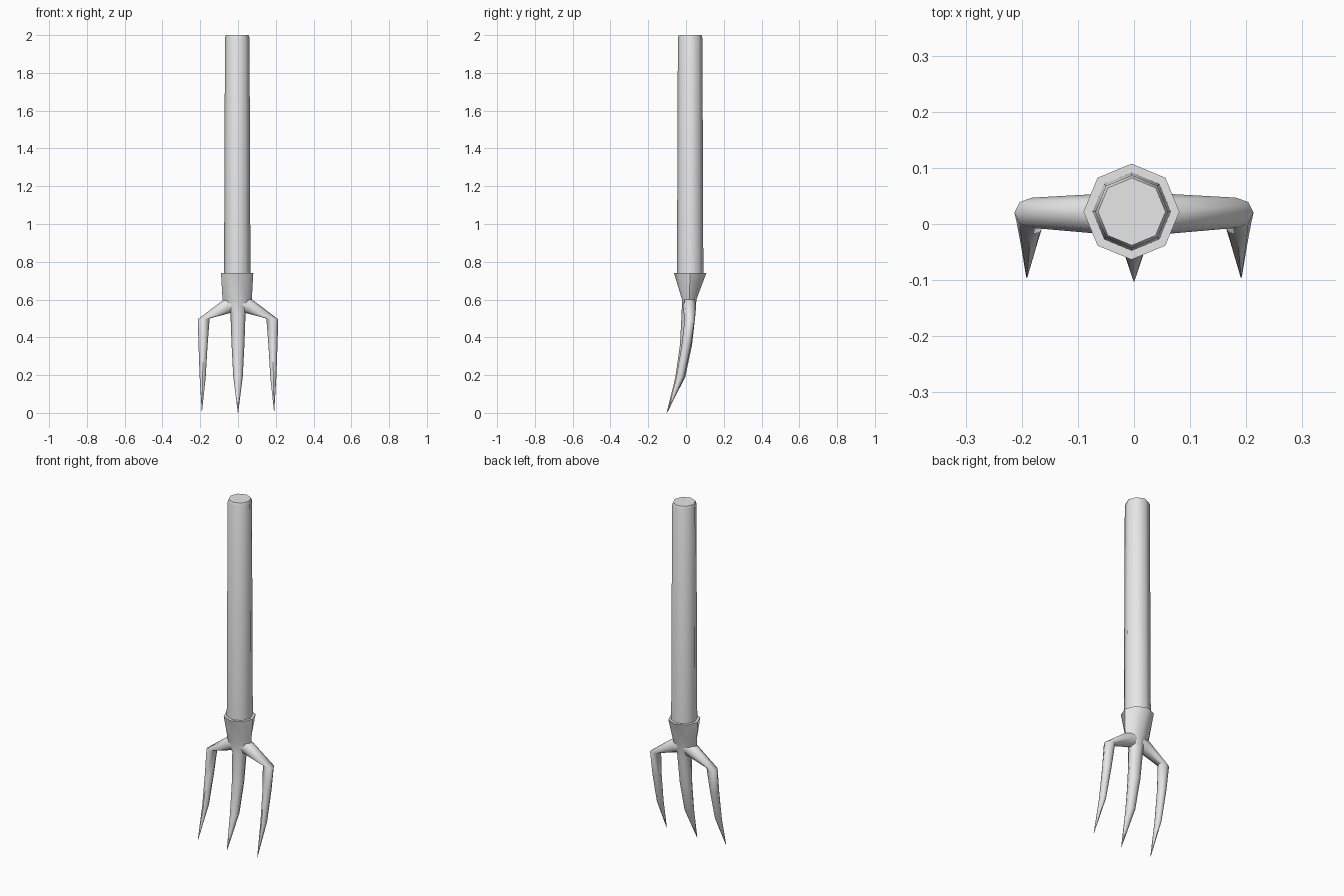
import bpy, bmesh, math
from mathutils import Vector

cube = bpy.data.objects.get("Cube")
if cube:
    bpy.data.objects.remove(cube, do_unlink=True)

grey = bpy.data.materials.new("light_grey")
grey.use_nodes = True
grey.diffuse_color = (0.8, 0.8, 0.8, 1)
grey.node_tree.nodes["Principled BSDF"].inputs["Base Color"].default_value = (0.8, 0.8, 0.8, 1)


def loft(name, sections, mirror=1, sides=8):
    """Skin rings; a section is (x1, z1, x2, z2, y, half_depth)."""
    bm = bmesh.new()
    rings = []
    for x1, z1, x2, z2, y, depth in sections:
        a, b = Vector((x1 * mirror, y, z1)), Vector((x2 * mirror, y, z2))
        ring = []
        for i in range(sides):
            t = math.tau * i / sides
            p = (a + b) / 2 + (b - a) / 2 * math.cos(t)
            p.y += depth * math.sin(t)
            ring.append(bm.verts.new(p))
        rings.append(ring)
    for low, high in zip(rings, rings[1:]):
        for i in range(sides):
            j = (i + 1) % sides
            bm.faces.new((low[i], low[j], high[j], high[i]))
    bm.faces.new(rings[0])
    bm.faces.new(rings[-1])
    bmesh.ops.recalc_face_normals(bm, faces=bm.faces)
    mesh = bpy.data.meshes.new(name)
    bm.to_mesh(mesh)
    bm.free()
    mesh.materials.append(grey)
    obj = bpy.data.objects.new(name, mesh)
    bpy.context.collection.objects.link(obj)
    bpy.ops.object.select_all(action='DESELECT')
    obj.select_set(True)
    bpy.context.view_layer.objects.active = obj
    bpy.ops.object.shade_smooth_by_angle(angle=math.radians(50))
    return obj


def disc(x, y, z, r):
    return (x - r, z, x + r, z, y, r)


# Handle with a chamfered end
loft("handle", [disc(-0.004, 0.022, 0.70, 0.070),
                disc(-0.004, 0.022, 1.985, 0.065),
                disc(-0.004, 0.022, 2.0, 0.060)])

# Flared socket running down into the middle tine
loft("socket_and_middle_tine", [
    (-0.09, 0.74, 0.081, 0.74, 0.022, 0.0855),
    (-0.082, 0.6, 0.073, 0.6, 0.017, 0.038),
    (-0.04, 0.53, 0.04, 0.53, 0.014, 0.037),
    (-0.034, 0.36, 0.034, 0.36, 0.0, 0.032),
    (-0.025, 0.19, 0.025, 0.19, -0.03, 0.026),
    (-0.001, 0.0, 0.001, 0.0, -0.102, 0.001)])

# Shoulder arms that bend down into the outer tines
for side, sign in (("left", 1), ("right", -1)):
    loft(side + "_arm_and_tine", [
        (0.0, 0.53, 0.0, 0.64, 0.017, 0.03),
        (0.035, 0.53, 0.075, 0.6, 0.018, 0.036),
        (0.15, 0.5, 0.213, 0.495, 0.02, 0.027),
        (0.161, 0.36, 0.209, 0.36, 0.002, 0.025),
        (0.171, 0.19, 0.203, 0.19, -0.03, 0.021),
        (0.190, 0.01, 0.192, 0.01, -0.095, 0.001)], sign)
